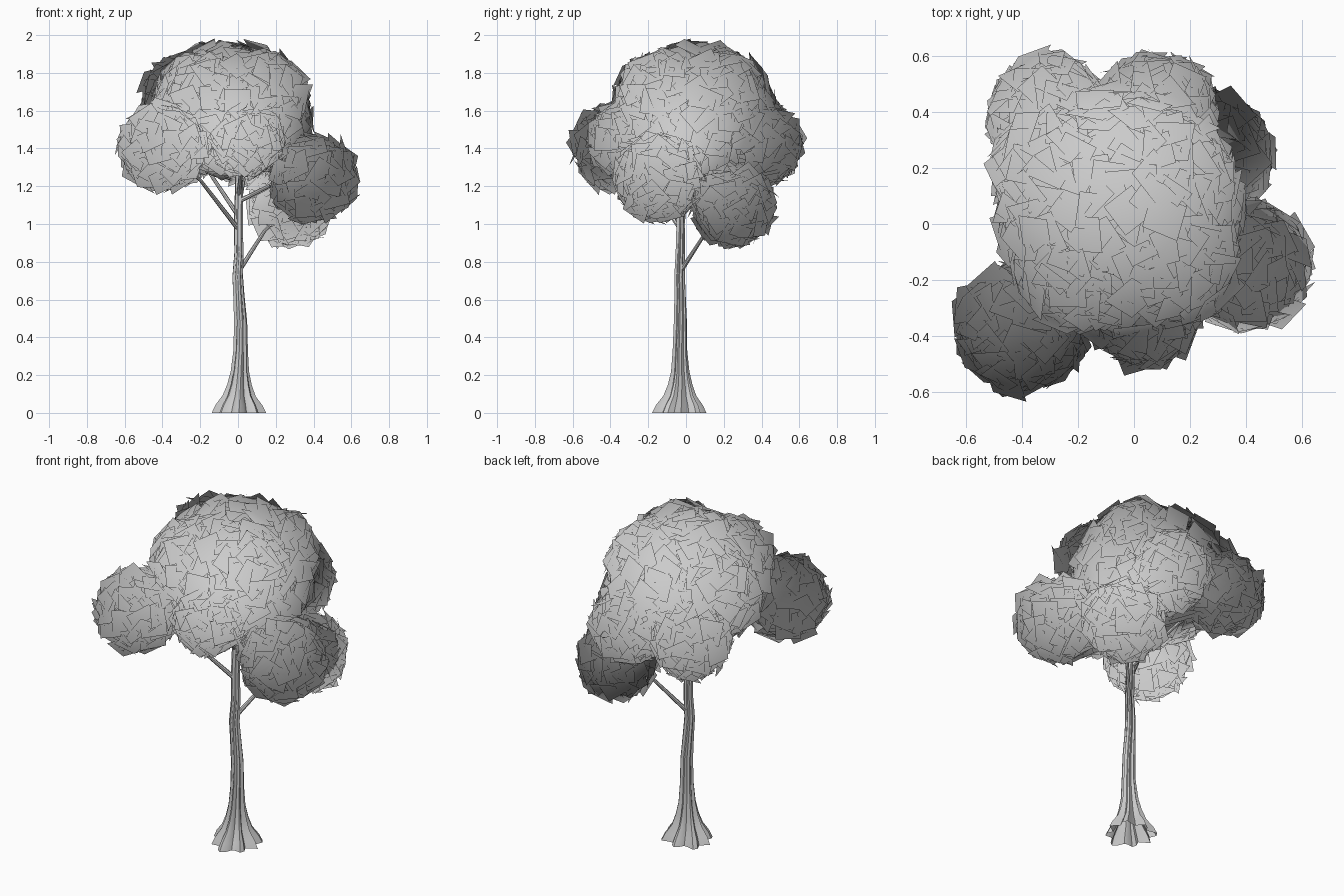
import bpy, bmesh, math, random
from mathutils import Vector

if "Cube" in bpy.data.objects:
    bpy.data.objects.remove(bpy.data.objects["Cube"])

random.seed(4)


def finish(name, bm):
    me = bpy.data.meshes.new(name)
    bm.to_mesh(me)
    bm.free()
    ob = bpy.data.objects.new(name, me)
    bpy.context.collection.objects.link(ob)
    return ob


def smooth(ob, deg):
    bpy.ops.object.select_all(action='DESELECT')
    ob.select_set(True)
    bpy.context.view_layer.objects.active = ob
    bpy.ops.object.shade_smooth_by_angle(angle=math.radians(deg))


def tube(bm, path, sides, lobes=0):
    """Skin rings along path points (x, y, z, radius, lobe depth); open ends."""
    rings = []
    for i, (x, y, z, r, d) in enumerate(path):
        a, b = path[max(i - 1, 0)], path[min(i + 1, len(path) - 1)]
        t = (Vector(b[:3]) - Vector(a[:3])).normalized()
        if lobes and i == 0:
            t = Vector((0, 0, 1))
        u = Vector((0, 1, 0)).cross(t).normalized()
        v = t.cross(u)
        ring = []
        for k in range(sides):
            w = math.tau * k / sides
            rr = r * (1 + d * math.cos(lobes * w + 0.6 * math.sin(2 * w)) + 0.4 * d * math.sin(3 * w))
            w += 0.5 * z if lobes else 0
            ring.append(bm.verts.new(Vector((x, y, z)) + u * rr * math.cos(w) + v * rr * math.sin(w)))
        rings.append(ring)
    for p, q in zip(rings, rings[1:]):
        for k in range(sides):
            n = (k + 1) % sides
            bm.faces.new((p[k], p[n], q[n], q[k]))


# Trunk with flared, lobed roots
bm = bmesh.new()
tube(bm, [(0.005, -0.027, 0.0, 0.122, 0.18), (0.005, -0.027, 0.04, 0.104, 0.2),
          (0.006, -0.027, 0.09, 0.073, 0.2), (0.008, -0.027, 0.15, 0.055, 0.18),
          (0.01, -0.028, 0.22, 0.042, 0.16), (0.014, -0.03, 0.33, 0.034, 0.15),
          (0.014, -0.028, 0.48, 0.031, 0.15), (0.004, -0.03, 0.63, 0.027, 0.15),
          (-0.001, -0.033, 0.72, 0.026, 0.14), (0.006, -0.03, 0.85, 0.023, 0.13),
          (0.003, -0.028, 1.0, 0.022, 0.12), (0.006, -0.025, 1.2, 0.02, 0.1),
          (0.0, 0.0, 1.5, 0.012, 0.0)], 32, 8)
smooth(finish("trunk", bm), 35)

# Foliage clumps: centre and radius
clumps = [(-0.40, -0.37, 1.41, 0.212), (0.40, -0.15, 1.24, 0.212), (0.28, 0.25, 1.10, 0.20),
          (0.08, 0.39, 1.42, 0.20), (-0.31, 0.39, 1.43, 0.20), (0.04, -0.32, 1.45, 0.175),
          (-0.26, 0.17, 1.64, 0.235), (0.11, 0.16, 1.67, 0.23), (0.13, -0.12, 1.67, 0.225),
          (-0.18, -0.13, 1.65, 0.235)]
shells = [(Vector(c[:3]), Vector((c[3],) * 3), 125) for c in clumps]
# Central dome, flatter below
shells.append((Vector((-0.05, 0.05, 1.55)), Vector((0.42, 0.43, 0.40)), 380))
DOME = len(shells) - 1

# Branches from the trunk into the clumps
bm = bmesh.new()
starts = [0.97, 1.12, 0.75, 1.1, 1.04, 1.15]
for (x, y, z, r), s in zip(clumps, starts):
    p, e = Vector((0.004, -0.028, s)), Vector((x, y, z))
    m = p.lerp(e, 0.5) + Vector((0, 0, 0.04))
    tube(bm, [(*p, 0.013, 0), (*m, 0.009, 0), (*e, 0.005, 0)], 8)
smooth(finish("branches", bm), 40)


def radii(i, up):
    s = shells[i][1]
    return Vector((s.x, s.y, s.z * (0.72 if i == DOME and not up else 1)))


def buried(p, own):
    for i, shell in enumerate(shells):
        d = p - shell[0]
        s = radii(i, d.z > 0)
        if i != own and Vector((d.x / s.x, d.y / s.y, d.z / s.z)).length < 0.75:
            return True
    return False


# Leaf cards: tilted squares spread over every clump
bm = bmesh.new()
for i, (c, _, count) in enumerate(shells):
    for k in range(count):
        h = 1 - 2 * (k + 0.5) / count
        w = k * 2.39996 + random.uniform(-0.15, 0.15)
        q = math.sqrt(1 - h * h)
        n = Vector((q * math.cos(w), q * math.sin(w), h))
        p = c + n * radii(i, h > 0) * random.uniform(0.94, 1.04)
        if buried(p, i):
            continue
        n = (n + Vector([random.gauss(0, 0.18) for _ in range(3)])).normalized()
        u = n.orthogonal().normalized()
        v = n.cross(u)
        a, half = random.uniform(0, math.tau), random.uniform(0.062, 0.074)
        e = (u * math.cos(a) + v * math.sin(a)) * half
        f = n.cross(e)
        bm.faces.new([bm.verts.new(p + t) for t in (-e - f, e - f, e + f, f - e)])
leaves = finish("leaf_cards", bm)

# Soft crown shading: normals radiate from inside the crown
me = leaves.data
me.shade_smooth()
mid = Vector((0, 0, 1.3))
me.normals_split_custom_set_from_vertices([(v.co - mid).normalized() for v in me.vertices])
